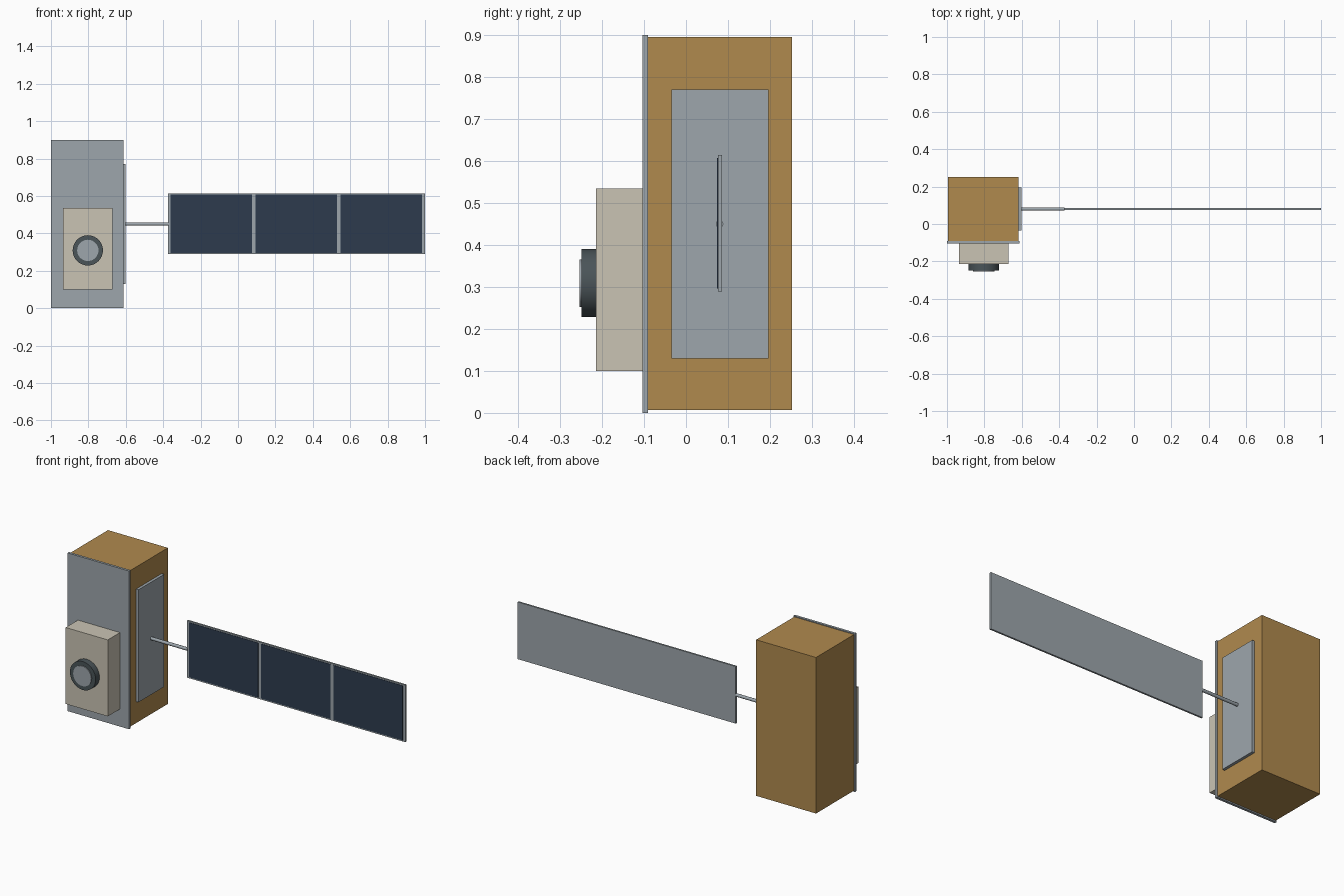
import bpy
import math

cube = bpy.data.objects.get("Cube")
if cube:
    bpy.data.objects.remove(cube, do_unlink=True)


def material(name, r, g, b):
    m = bpy.data.materials.new(name)
    m.use_nodes = True
    m.diffuse_color = (r, g, b, 1)
    m.node_tree.nodes["Principled BSDF"].inputs["Base Color"].default_value = (r, g, b, 1)
    return m


gold = material("gold_foil", 0.434, 0.254, 0.076)
grey = material("metal_grey", 0.337, 0.381, 0.413)
beige = material("beige_casing", 0.591, 0.552, 0.456)
navy = material("navy_cells", 0.026, 0.044, 0.076)
dark = material("dark_metal", 0.069, 0.089, 0.098)


def box(name, mat, x, y, z):
    """Box spanning the (low, high) range on each axis."""
    spans = (x, y, z)
    bpy.ops.mesh.primitive_cube_add(size=1, location=[(a + b) / 2 for a, b in spans])
    ob = bpy.context.object
    ob.name = name
    ob.scale = [b - a for a, b in spans]
    bpy.ops.object.transform_apply(location=False, rotation=False, scale=True)
    ob.data.materials.append(mat)
    return ob


def rod(name, mat, centre, radius, length, rotation, sides):
    bpy.ops.mesh.primitive_cylinder_add(vertices=sides, radius=radius, depth=length,
                                        location=centre, rotation=rotation)
    ob = bpy.context.object
    ob.name = name
    ob.data.materials.append(mat)
    bpy.ops.object.shade_smooth_by_angle(angle=math.radians(35))
    return ob


# Main body with its front plate and side radiator
box("body", gold, (-0.995, -0.618), (-0.09, 0.252), (0.007, 0.895))
box("front_plate", grey, (-1, -0.613), (-0.104, -0.09), (0, 0.9))
box("side_radiator", grey, (-0.62, -0.602), (-0.035, 0.196), (0.13, 0.77))

# Instrument casing and round lens
box("instrument_casing", beige, (-0.935, -0.67), (-0.214, -0.104), (0.1, 0.535))
facing_front = (math.pi / 2, 0, 0)
rod("lens_barrel", dark, (-0.803, -0.231, 0.309), 0.081, 0.036, facing_front, 32)
rod("lens_glass", grey, (-0.803, -0.249, 0.309), 0.057, 0.01, facing_front, 32)

# Boom and solar wing with three cell areas
rod("boom", grey, (-0.489, 0.08, 0.45), 0.009, 0.236, (0, math.pi / 2, 0), 12)
box("solar_wing", grey, (-0.373, 1), (0.076, 0.086), (0.289, 0.614))
for i in range(3):
    start = -0.361 + i * 0.455
    box(f"solar_cells_{i + 1}", navy, (start, start + 0.436), (0.074, 0.077), (0.296, 0.607))
